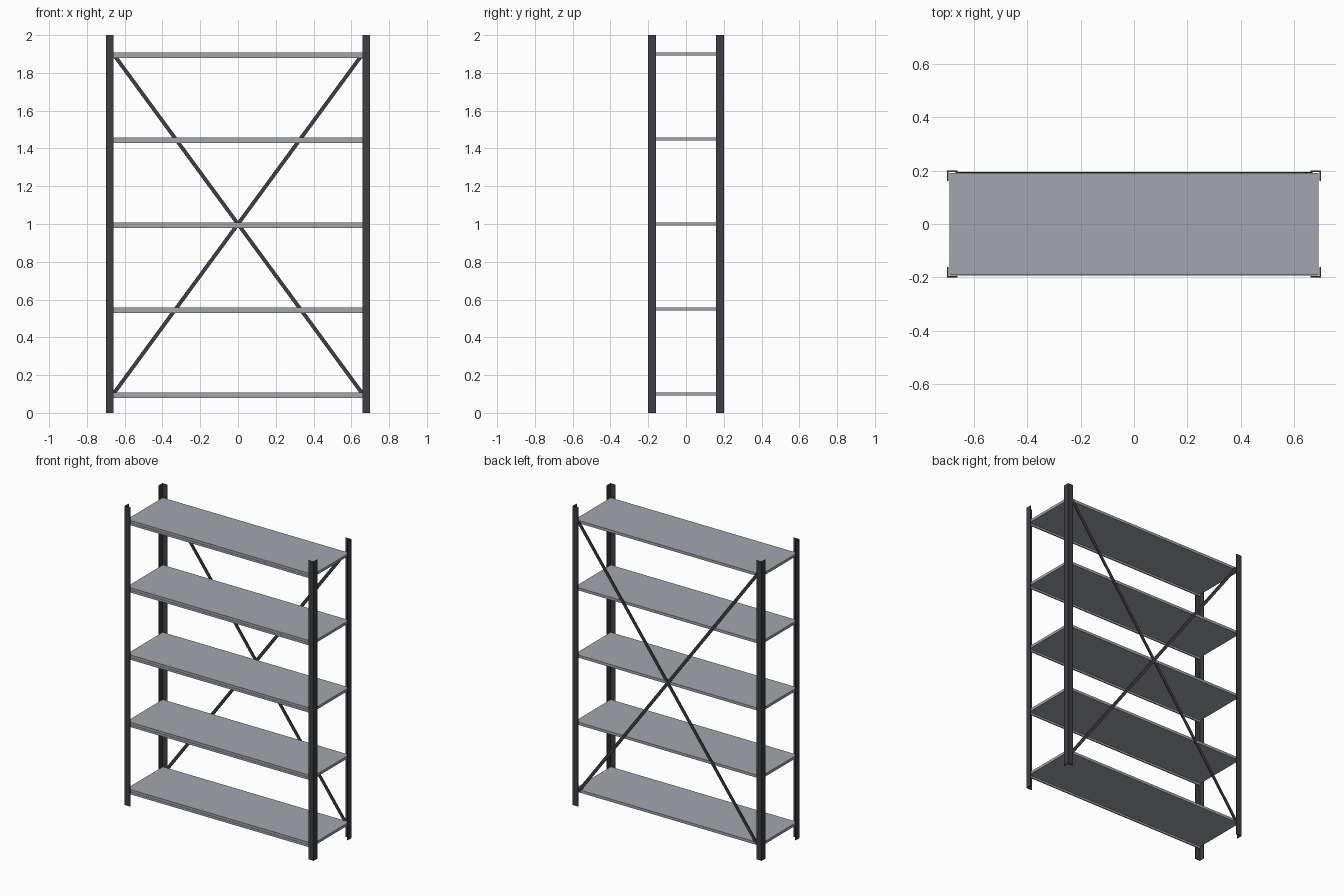
import bpy, bmesh, math
from mathutils import Matrix, Vector

if "Cube" in bpy.data.objects:
    bpy.data.objects.remove(bpy.data.objects["Cube"])


def material(name, rgb):
    m = bpy.data.materials.new(name)
    m.diffuse_color = (*rgb, 1)
    m.use_nodes = True
    m.node_tree.nodes["Principled BSDF"].inputs["Base Color"].default_value = m.diffuse_color
    return m


DARK = material("dark_steel", (0.05, 0.05, 0.06))
GREY = material("grey_steel", (0.36, 0.38, 0.41))


def add_object(name, bm, mat):
    bmesh.ops.recalc_face_normals(bm, faces=bm.faces)
    mesh = bpy.data.meshes.new(name)
    bm.to_mesh(mesh)
    bm.free()
    mesh.materials.append(mat)
    ob = bpy.data.objects.new(name, mesh)
    bpy.context.collection.objects.link(ob)
    return ob


def box(name, centre, size, mat, angle=0.0):
    # box turned about the y axis
    bm = bmesh.new()
    bmesh.ops.create_cube(bm, size=1)
    turn = Matrix.Rotation(angle, 4, 'Y') @ Matrix.Diagonal((*size, 1))
    bm.transform(Matrix.Translation(centre) @ turn)
    return add_object(name, bm, mat)


# Corner posts: L-angle profile, open side facing inward
W, T, H = 0.04, 0.005, 2.0
PROFILE = [(0, 0), (W, 0), (W, T), (T, T), (T, W), (0, W)]
for sx, side in ((-1, "left"), (1, "right")):
    for sy, end in ((-1, "front"), (1, "back")):
        bm = bmesh.new()
        face = bm.faces.new([bm.verts.new((sx * (0.70 - x), sy * (0.20 - y), 0))
                             for x, y in PROFILE])
        top = bmesh.ops.extrude_face_region(bm, geom=[face])["geom"]
        bmesh.ops.translate(bm, vec=(0, 0, H),
                            verts=[v for v in top if isinstance(v, bmesh.types.BMVert)])
        add_object(f"{end}_{side}_post", bm, DARK)

# Shelf boards with a lip below the front edge
for i in range(5):
    z = 0.10 + 0.45 * i
    box(f"shelf_{i + 1}", (0, 0, z), (1.38, 0.38, 0.018), GREY)
    box(f"shelf_lip_{i + 1}", (0, -0.188, z - 0.0145), (1.38, 0.008, 0.015), GREY)

# Crossed flat braces on the back
span = Vector((1.32, 0, 1.80))
tilt = math.atan2(span.z, span.x)
for s, name in ((1, "back_brace_rising"), (-1, "back_brace_falling")):
    box(name, (0, 0.192, 1.0), (span.length, 0.006, 0.02), DARK, -s * tilt)
